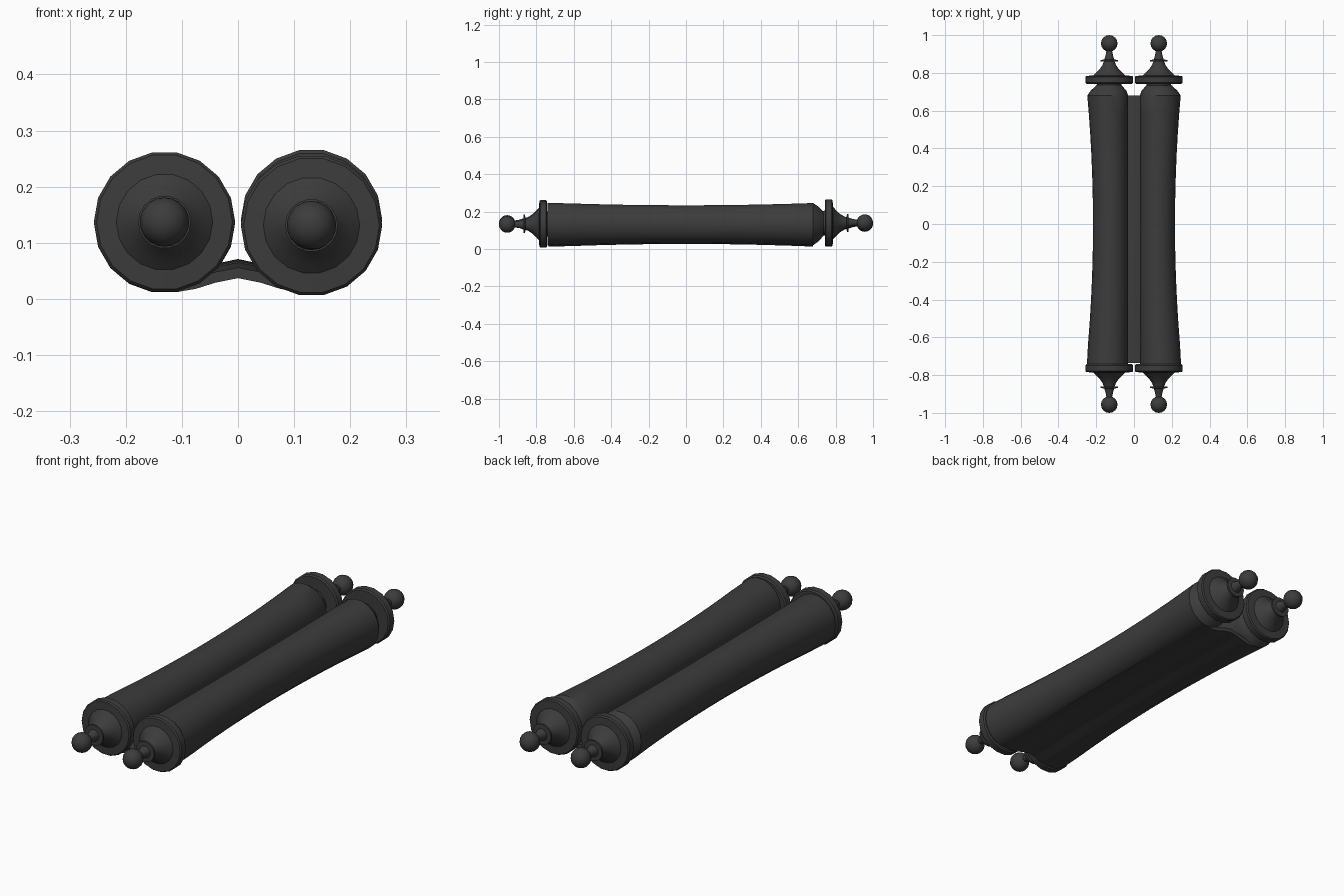
import bpy, bmesh, math

cube = bpy.data.objects.get("Cube")
if cube:
    bpy.data.objects.remove(cube)

SIDES = 18
dark = bpy.data.materials.new("dark grey")
dark.use_nodes = True
GREY = (0.045, 0.045, 0.045, 1)
dark.diffuse_color = GREY
bsdf = dark.node_tree.nodes["Principled BSDF"]
bsdf.inputs["Base Color"].default_value = GREY
bsdf.inputs["Roughness"].default_value = 0.8


def finish(bm, name):
    bmesh.ops.recalc_face_normals(bm, faces=bm.faces)
    mesh = bpy.data.meshes.new(name)
    bm.to_mesh(mesh)
    bm.free()
    obj = bpy.data.objects.new(name, mesh)
    bpy.context.collection.objects.link(obj)
    mesh.materials.append(dark)
    bpy.ops.object.select_all(action='DESELECT')
    obj.select_set(True)
    bpy.context.view_layer.objects.active = obj
    bpy.ops.object.shade_smooth_by_angle(angle=math.radians(32))
    return obj


def skin(name, loops):
    """Bridge equal-length closed loops and cap both ends."""
    bm = bmesh.new()
    rings = [[bm.verts.new(p) for p in loop] for loop in loops]
    n = len(rings[0])
    for a, b in zip(rings, rings[1:]):
        for i in range(n):
            j = (i + 1) % n
            bm.faces.new((a[i], a[j], b[j], b[i]))
    bm.faces.new(rings[0])
    bm.faces.new(rings[-1])
    return finish(bm, name)


def ellipse(y, cx, cz, rx, rz):
    turn = math.tau / SIDES
    return [(cx + rx * math.cos(i * turn), y, cz + rz * math.sin(i * turn))
            for i in range(SIDES)]


def waist(y):
    """1 at the middle of the roll, 0 at its ends."""
    return max(0, 1 - (abs(y) / 0.7) ** 2)


# Turned end: distance from the middle and radius
FINIAL = [(0.72, 0.06), (0.742, 0.065), (0.742, 0.12), (0.748, 0.126),
          (0.778, 0.126), (0.784, 0.121), (0.786, 0.086), (0.80, 0.07),
          (0.82, 0.05), (0.845, 0.034), (0.859, 0.029), (0.86, 0.047),
          (0.869, 0.047), (0.87, 0.027), (0.89, 0.02), (0.925, 0.014)]


def make_roll(name, side):
    loops = []
    steps = 14
    for k in range(steps + 1):
        y = -0.74 + 1.42 * k / steps
        w = waist(y)
        rx = 0.109 - 0.016 * w
        loops.append(ellipse(y, side * (rx + 0.031), 0.133, rx, 0.115 - 0.013 * w))
    # Bevelled rear end
    loops.append(ellipse(0.705, side * 0.135, 0.133, 0.095, 0.097))
    loops.append(ellipse(0.735, side * 0.132, 0.135, 0.066, 0.066))
    skin(name, loops)


def make_finial(name, end, cx, cz):
    skin(name + "_handle", [ellipse(end * y, cx, cz, r, r) for y, r in FINIAL])
    bm = bmesh.new()
    bmesh.ops.create_uvsphere(bm, u_segments=16, v_segments=10, radius=0.044)
    bmesh.ops.translate(bm, verts=bm.verts, vec=(cx, end * 0.956, cz))
    finish(bm, name + "_knob")


for name, side, front_z, rear_z in (("left", 1, 0.131, 0.141),
                                    ("right", -1, 0.137, 0.136)):
    make_roll(name + "_roll", side)
    make_finial(name + "_front", -1, side * 0.131, front_z)
    make_finial(name + "_rear", 1, side * 0.131, rear_z)

# Sheet joining the rolls underneath, rising between them
SECTION = [(-0.15, 0.019), (-0.11, 0.012), (-0.075, 0.018), (-0.04, 0.029),
           (0, 0.037), (0.04, 0.029), (0.075, 0.018), (0.11, 0.012), (0.15, 0.019)]
loops = []
for k in range(11):
    y = -0.735 + 1.415 * k / 10
    lift = 0.015 * waist(y)
    lower = [(x * (1 - lift), y, z + lift) for x, z in SECTION]
    upper = [(x, y, z + 0.019) for x, y, z in reversed(lower)]
    loops.append(lower + upper)
skin("sheet", loops)
